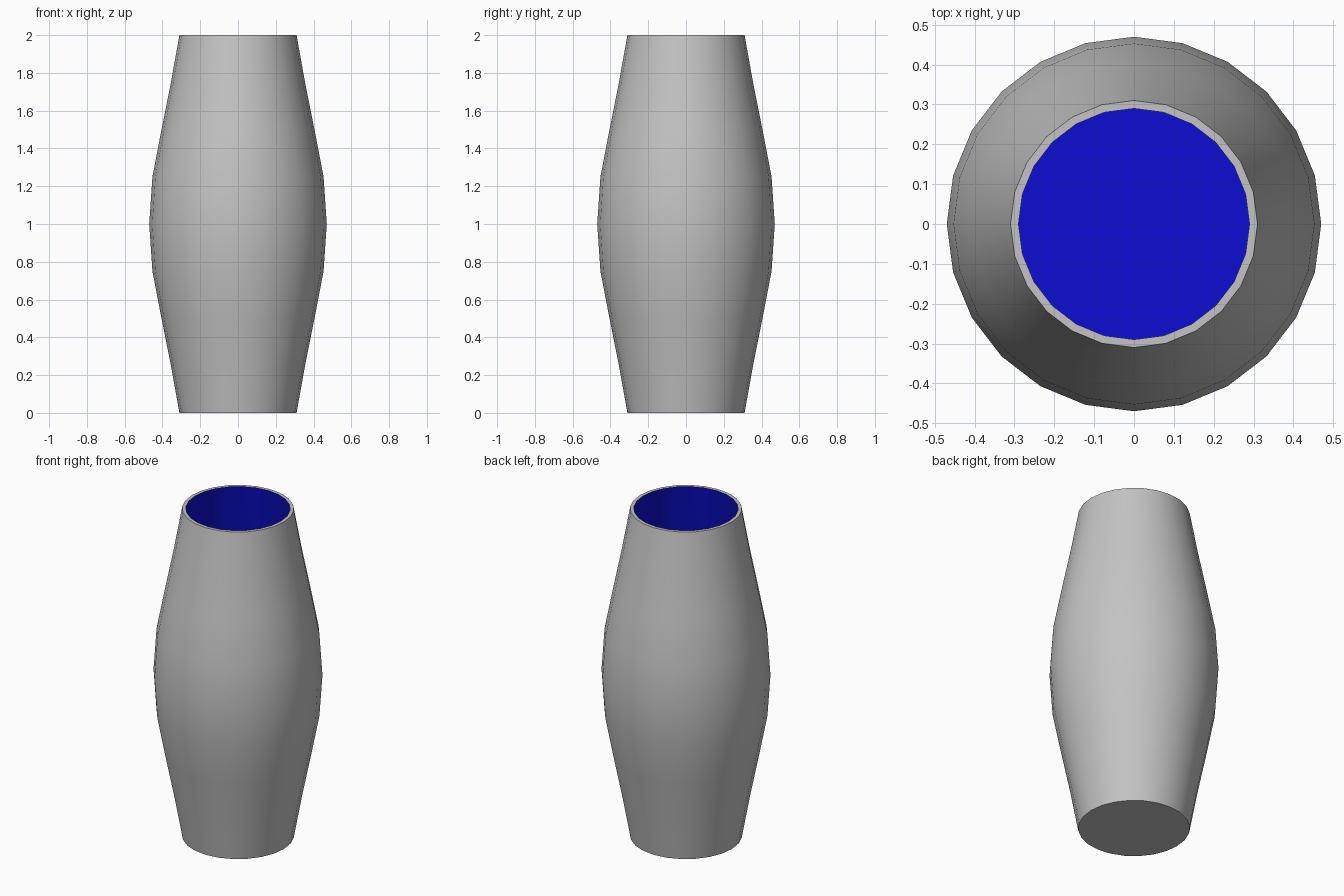
import bpy
import bmesh
from math import cos, sin, radians, tau

cube = bpy.data.objects.get("Cube")
if cube:
    bpy.data.objects.remove(cube, do_unlink=True)

SIDES = 24
WALL = 0.02
# Outer profile: (radius, height)
PROFILE = [(0.31, 0), (0.355, 0.25), (0.405, 0.5), (0.453, 0.75), (0.47, 1),
           (0.453, 1.25), (0.405, 1.5), (0.355, 1.75), (0.31, 2)]


def material(name, colour):
    mat = bpy.data.materials.new(name)
    mat.use_nodes = True
    mat.diffuse_color = colour
    mat.node_tree.nodes["Principled BSDF"].inputs["Base Color"].default_value = colour
    return mat


def lathe(name, profile, mats, rule):
    """Spin a closed profile; rule(segment) picks the material of each band."""
    bm = bmesh.new()
    rings = [[bm.verts.new((r * cos(tau * i / SIDES), r * sin(tau * i / SIDES), z))
              for i in range(SIDES)] for r, z in profile]
    for s, (a, b) in enumerate(zip(rings, rings[1:])):
        for i in range(SIDES):
            j = (i + 1) % SIDES
            bm.faces.new((a[i], a[j], b[j], b[i])).material_index = rule(s)
    bm.faces.new(rings[0][::-1]).material_index = rule(0)
    bm.faces.new(rings[-1]).material_index = rule(len(profile) - 2)
    mesh = bpy.data.meshes.new(name)
    bm.to_mesh(mesh)
    bm.free()
    for mat in mats:
        mesh.materials.append(mat)
    obj = bpy.data.objects.new(name, mesh)
    bpy.context.collection.objects.link(obj)
    return obj


grey = material("grey clay", (0.55, 0.55, 0.55, 1))
blue = material("blue glaze", (0.004, 0.004, 0.65, 1))

# Outer wall, flat rim, then the inner wall down to the floor
inner = [(r - WALL, max(z, WALL)) for r, z in reversed(PROFILE)]
vase = lathe("vase", PROFILE + inner, [grey, blue],
             lambda s: int(s >= len(PROFILE)))

bpy.ops.object.select_all(action='DESELECT')
vase.select_set(True)
bpy.context.view_layer.objects.active = vase
bpy.ops.object.shade_smooth_by_angle(angle=radians(40))
